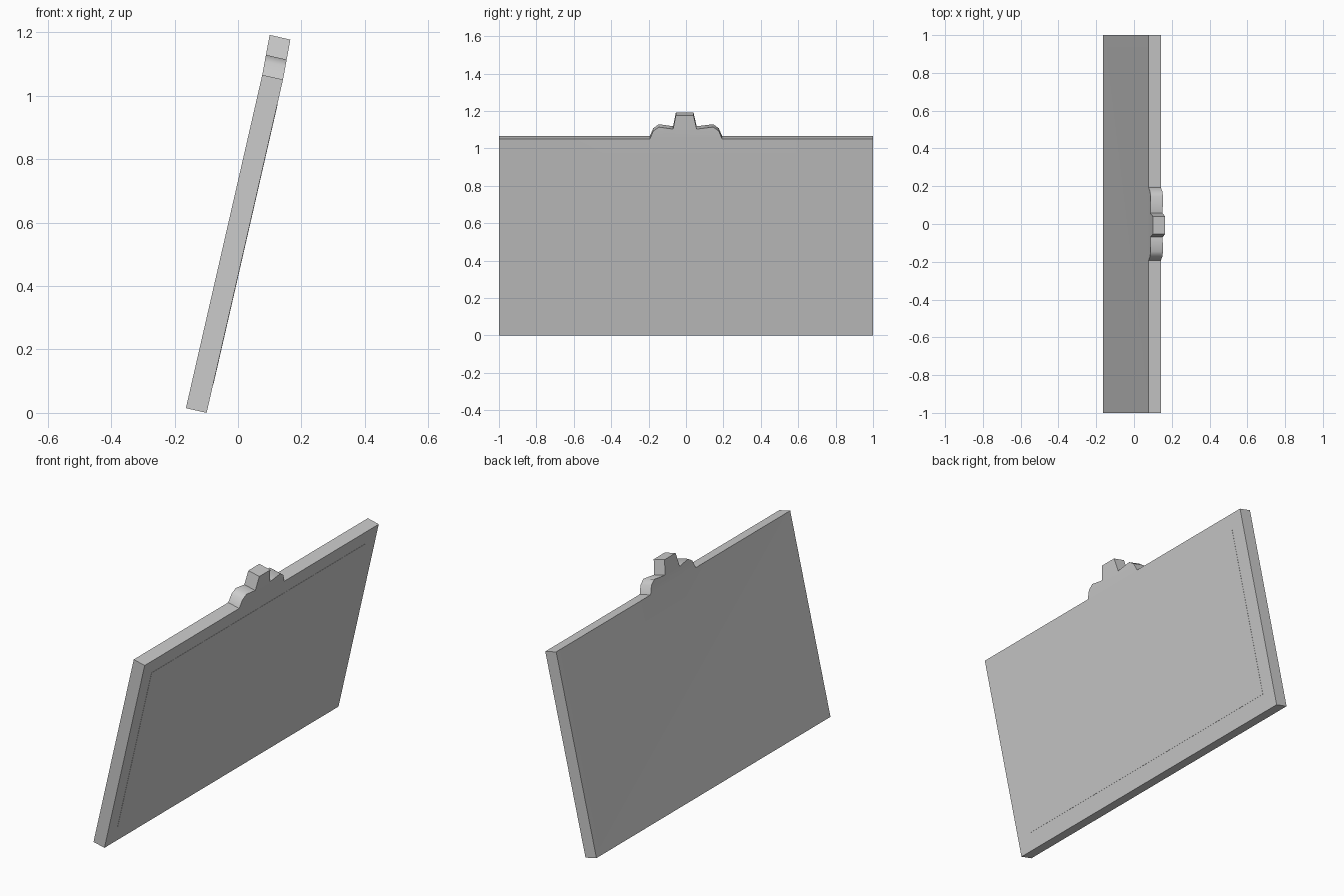
import bpy, bmesh, math
from mathutils import Matrix

cube = bpy.data.objects.get("Cube")
if cube:
    bpy.data.objects.remove(cube, do_unlink=True)

TILT = math.radians(12.91)
THICK = 0.067
HEIGHT = 1.078
CREST_TOP = 1.206
CREST_BEND = 0.0055

# One plain grey for everything
grey = bpy.data.materials.new("plain_grey")
grey.use_nodes = True
colour = (0.6, 0.6, 0.6, 1)
grey.diffuse_color = colour
grey.node_tree.nodes["Principled BSDF"].inputs["Base Color"].default_value = colour

# Leaning frame: local x is the panel normal, local z runs up the panel
LEAN = Matrix.Translation((-0.099, 0, 0)) @ Matrix.Rotation(TILT, 4, 'Y')


def slab(name, outlines, x0, x1):
    """Extrude joined (y, z) outlines from x0 to x1 and lean the result."""
    bm = bmesh.new()
    faces = [bm.faces.new([bm.verts.new((x0, y, z)) for y, z in o]) for o in outlines]
    bmesh.ops.remove_doubles(bm, verts=bm.verts, dist=0.0001)
    side = bmesh.ops.extrude_face_region(bm, geom=bm.faces[:])
    verts = [g for g in side["geom"] if isinstance(g, bmesh.types.BMVert)]
    bmesh.ops.translate(bm, vec=(x1 - x0, 0, 0), verts=verts)
    bmesh.ops.recalc_face_normals(bm, faces=bm.faces)
    # The crest stands slightly more upright than the panel
    for v in bm.verts:
        v.co.x -= CREST_BEND * max(0, v.co.z - HEIGHT) / (CREST_TOP - HEIGHT)
    bm.transform(LEAN)
    mesh = bpy.data.meshes.new(name)
    bm.to_mesh(mesh)
    bm.free()
    mesh.materials.append(grey)
    obj = bpy.data.objects.new(name, mesh)
    bpy.context.collection.objects.link(obj)
    bpy.ops.object.select_all(action='DESELECT')
    obj.select_set(True)
    bpy.context.view_layer.objects.active = obj
    bpy.ops.object.shade_smooth_by_angle(angle=math.radians(50))


# Panel with a crest on its top edge: rounded shoulders and a middle block
shoulder = [(0.193, HEIGHT), (0.175, 1.121), (0.145, 1.142)]
block = [(0.057, 1.131), (0.04, CREST_TOP), (-0.054, CREST_TOP), (-0.069, 1.131)]
crest = shoulder + block + [(-y, z) for y, z in reversed(shoulder)]
board = [(-1, 0), (1, 0), (1, HEIGHT), crest[0], crest[-1], (-1, HEIGHT)]
slab("panel", [board, crest], -THICK, 0)

# Thin raised plate on the underside face
W, LOW, HIGH = 0.917, 0.092, 1.0
slab("face_plate", [[(-W, LOW), (W, LOW), (W, HIGH), (-W, HIGH)]], -0.001, 0.001)
